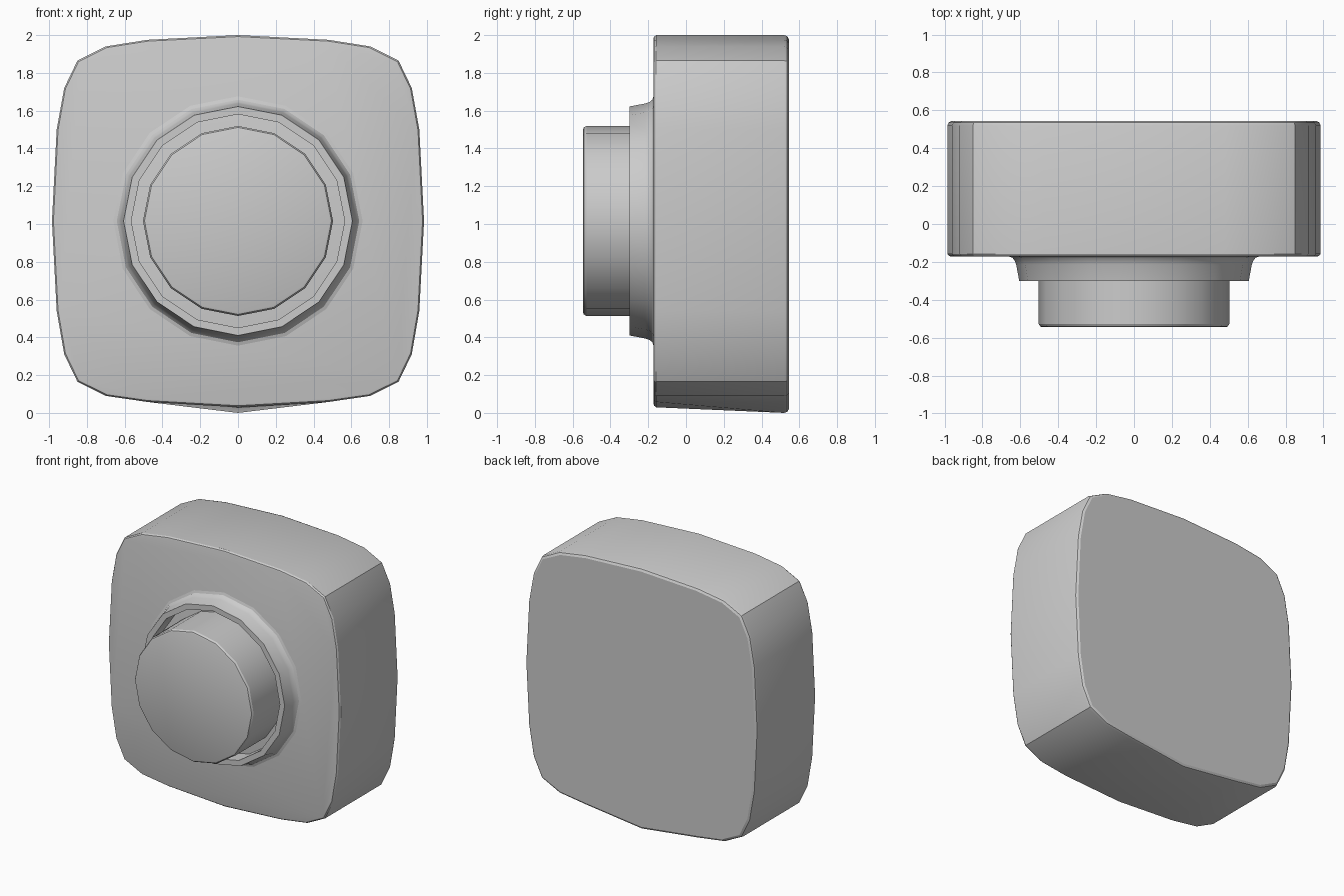
import bpy, bmesh, math

if "Cube" in bpy.data.objects:
    bpy.data.objects.remove(bpy.data.objects["Cube"])

CZ = 1.016   # height of the common axis


def loft(name, rings, cap_start=True, cap_end=True, closed=False):
    """Skin a list of equal-length vertex rings and shade it smooth by angle."""
    bm = bmesh.new()
    loops = [[bm.verts.new(p) for p in ring] for ring in rings]
    pairs = list(zip(loops, loops[1:]))
    if closed:
        pairs.append((loops[-1], loops[0]))
    for a, b in pairs:
        n = len(a)
        for i in range(n):
            j = (i + 1) % n
            bm.faces.new((a[i], a[j], b[j], b[i]))
    if cap_start and not closed:
        bm.faces.new(loops[0])
    if cap_end and not closed:
        bm.faces.new(loops[-1])
    bmesh.ops.recalc_face_normals(bm, faces=bm.faces)
    mesh = bpy.data.meshes.new(name)
    bm.to_mesh(mesh)
    bm.free()
    obj = bpy.data.objects.new(name, mesh)
    bpy.context.collection.objects.link(obj)
    bpy.ops.object.select_all(action='DESELECT')
    obj.select_set(True)
    bpy.context.view_layer.objects.active = obj
    bpy.ops.object.shade_smooth_by_angle(angle=math.radians(30))
    return obj


def circle(r, y, sides=16):
    return [(r * math.sin(2 * math.pi * i / sides), y,
             CZ + r * math.cos(2 * math.pi * i / sides)) for i in range(sides)]


# Body outline: right half, top to bottom; the lowest point slopes front to back
half = [(0, 2.0), (0.48, 1.975), (0.70, 1.94), (0.85, 1.865), (0.92, 1.72),
        (0.96, 1.50), (0.985, CZ), (0.96, 0.54), (0.92, 0.31), (0.85, 0.165),
        (0.70, 0.09), (0.48, 0.058)]


def body_ring(y, inset):
    bottom = 0.03 - 0.03 * (y + 0.17) / 0.69
    pts = half + [(0, bottom)] + [(-x, z) for x, z in reversed(half[1:])]
    ring = []
    for x, z in pts:
        d = math.hypot(x, z - CZ)
        s = (d - inset) / d
        ring.append((x * s, y, CZ + (z - CZ) * s))
    return ring


# Rounded square body with small softened front and back rims
loft("body", [body_ring(y, i) for y, i in [
    (-0.172, 0.018), (-0.169, 0.008), (-0.158, 0.0),
    (0.520, 0.0), (0.536, 0.006), (0.545, 0.022)]])

# Flared collar, open in the middle to leave a groove around the knob
loft("collar", [circle(r, y) for r, y in [
    (0.565, -0.16), (0.565, -0.30), (0.606, -0.30), (0.622, -0.215),
    (0.630, -0.193), (0.642, -0.178), (0.660, -0.172), (0.660, -0.16)]],
    closed=True)

# Round front knob
loft("knob", [circle(r, y) for r, y in [
    (0.485, -0.545), (0.495, -0.541), (0.503, -0.528), (0.503, -0.16)]])
